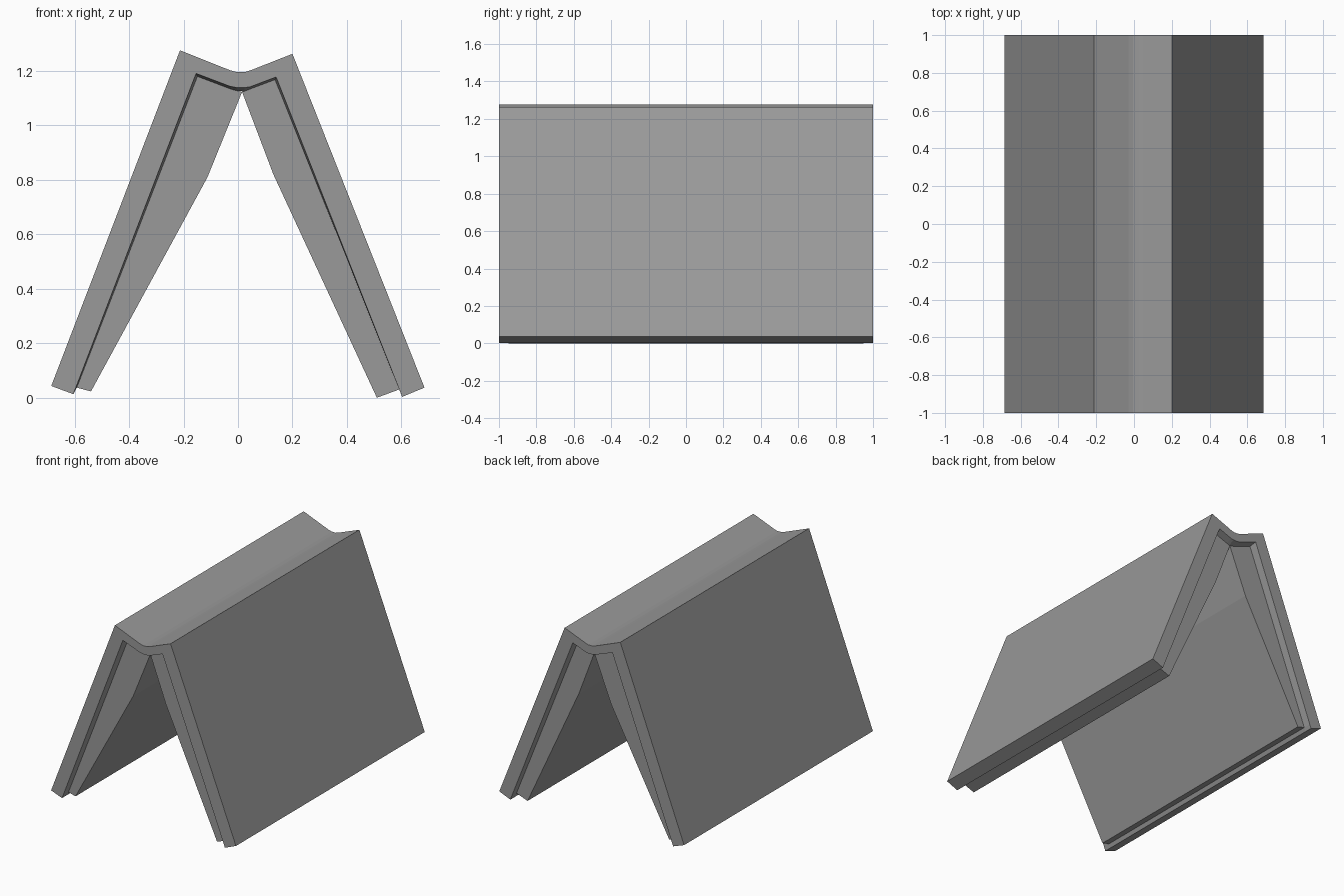
import bpy, bmesh

grey = bpy.data.materials.new("dark_grey")
grey.diffuse_color = (0.32, 0.32, 0.32, 1)


def loft(name, sections):
    """Make a solid through x-z outlines placed at (y, outline) stations."""
    bm = bmesh.new()
    rings = [[bm.verts.new((x, y, z)) for x, z in outline] for y, outline in sections]
    for a, b in zip(rings, rings[1:]):
        for i in range(len(a)):
            bm.faces.new((a[i - 1], a[i], b[i], b[i - 1]))
    bm.faces.new(rings[0])
    bm.faces.new(rings[-1])
    bmesh.ops.recalc_face_normals(bm, faces=bm.faces)
    mesh = bpy.data.meshes.new(name)
    bm.to_mesh(mesh)
    bm.free()
    mesh.materials.append(grey)
    obj = bpy.data.objects.new(name, mesh)
    bpy.context.collection.objects.link(obj)


# Cover: two boards and a spine bent inward, its inside sloping in to the pages
outer = [(-0.686, 0.043), (-0.213, 1.276), (-0.03, 1.203), (-0.005, 1.196),
         (0.025, 1.196), (0.05, 1.204), (0.2, 1.263), (0.685, 0.037)]
rim = [(0.603, 0.003), (0.593, 0.029), (0.14, 1.178), (0.045, 1.142), (0.025, 1.139),
       (-0.005, 1.139), (-0.03, 1.144), (-0.154, 1.191), (-0.595, 0.039), (-0.605, 0.013)]
lining = [(0.603, 0.003), (0.592, 0.03), (0.136, 1.168), (0.04, 1.132), (0.022, 1.125),
          (-0.002, 1.127), (-0.022, 1.132), (-0.149, 1.18), (-0.592, 0.037), (-0.605, 0.013)]
loft("cover", [(-1, outer + rim), (-0.95, outer + lining),
               (0.95, outer + lining), (1, outer + rim)])

# Page blocks: set back from the cover ends, meeting at the fold
left = [(-0.592, 0.037), (-0.149, 1.18), (-0.02, 1.132), (0.015, 1.123),
        (-0.112, 0.81), (-0.54, 0.023)]
right = [(0.592, 0.03), (0.136, 1.168), (0.04, 1.132), (0.015, 1.123),
         (0.13, 0.82), (0.51, 0.0)]
for name, outline in (("left_pages", left), ("right_pages", right)):
    loft(name, [(-0.95, outline), (0.95, outline)])
